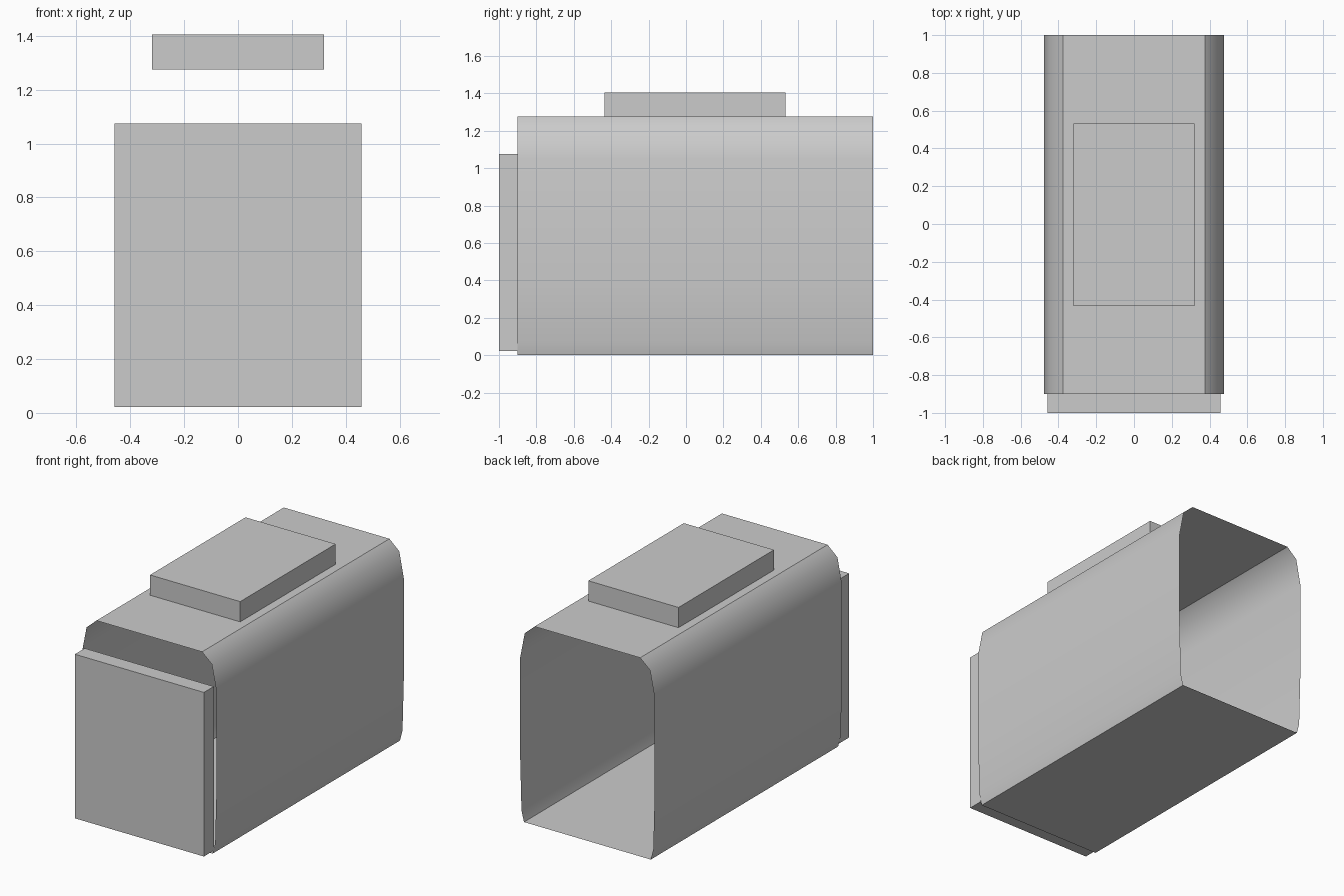
import bpy
import bmesh
import math

cube = bpy.data.objects.get("Cube")
if cube:
    bpy.data.objects.remove(cube, do_unlink=True)

# Single grey material
grey = bpy.data.materials.new("plain_grey")
grey.use_nodes = True
colour = (0.6, 0.6, 0.6, 1)
grey.diffuse_color = colour
grey.node_tree.nodes["Principled BSDF"].inputs["Base Color"].default_value = colour


def add_object(name, bm):
    mesh = bpy.data.meshes.new(name)
    bm.to_mesh(mesh)
    bm.free()
    mesh.materials.append(grey)
    obj = bpy.data.objects.new(name, mesh)
    bpy.context.collection.objects.link(obj)
    return obj


def box(name, low, high):
    bm = bmesh.new()
    bmesh.ops.create_cube(bm, size=1)
    for v in bm.verts:
        v.co = [(a + b) / 2 + c * (b - a) for a, b, c in zip(low, high, v.co)]
    return add_object(name, bm)


# Open-ended thin shell: right half of the section, mirrored, swept along y
half = [(0.375, 1.275), (0.445, 1.213), (0.477, 1.05),
        (0.477, 0.4), (0.468, 0.07), (0.45, 0)]
section = half + [(-x, z) for x, z in reversed(half)]
bm = bmesh.new()
front = [bm.verts.new((x, -0.9, z)) for x, z in section]
back = [bm.verts.new((x, 1, z)) for x, z in section]
for i in range(len(section)):
    j = (i + 1) % len(section)
    bm.faces.new((front[i], front[j], back[j], back[i]))
shell = add_object("body_shell", bm)

# Smooth rounded sides, crisp edges at the flat top and floor
bpy.ops.object.select_all(action='DESELECT')
shell.select_set(True)
bpy.context.view_layer.objects.active = shell
bpy.ops.object.shade_smooth_by_angle(angle=math.radians(39))

# Front panel and raised roof block
box("front_panel", (-0.458, -1, 0.022), (0.458, -0.9, 1.075))
box("roof_block", (-0.32, -0.435, 1.275), (0.32, 0.533, 1.405))
